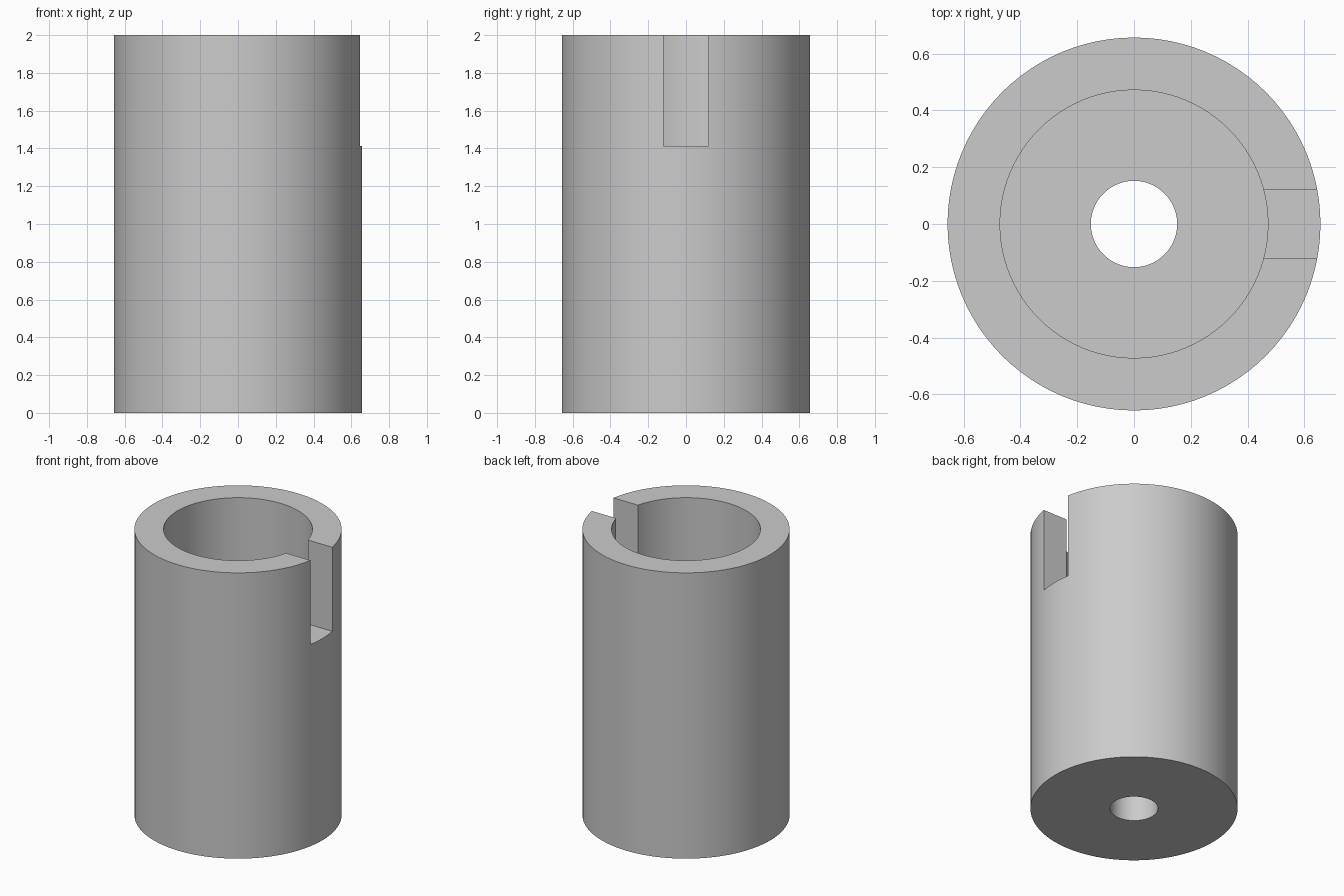
import bpy, bmesh, math
from mathutils import Matrix

if "Cube" in bpy.data.objects:
    bpy.data.objects.remove(bpy.data.objects["Cube"], do_unlink=True)

OUTER, BORE, HOLE = 0.657, 0.472, 0.152
HEIGHT, FLOOR = 2.0, 0.24
SLOT_WIDTH, SLOT_BOTTOM = 0.24, 1.412
SEGMENTS = 96


def add_object(name, bm):
    bmesh.ops.recalc_face_normals(bm, faces=bm.faces)
    mesh = bpy.data.meshes.new(name)
    bm.to_mesh(mesh)
    bm.free()
    obj = bpy.data.objects.new(name, mesh)
    bpy.context.collection.objects.link(obj)
    return obj


# Plain grey material
grey = bpy.data.materials.new("plain_grey")
grey.use_nodes = True
colour = (0.6, 0.6, 0.6, 1)
grey.diffuse_color = colour
grey.node_tree.nodes["Principled BSDF"].inputs["Base Color"].default_value = colour

# Sleeve: closed wall profile turned around z, with a bored floor
profile = [(HOLE, 0), (OUTER, 0), (OUTER, HEIGHT),
           (BORE, HEIGHT), (BORE, FLOOR), (HOLE, FLOOR)]
bm = bmesh.new()
verts = [bm.verts.new((r, 0, z)) for r, z in profile]
edges = [bm.edges.new((v, verts[(i + 1) % len(verts)])) for i, v in enumerate(verts)]
bmesh.ops.spin(bm, geom=verts + edges, cent=(0, 0, 0), axis=(0, 0, 1),
               angle=math.tau, steps=SEGMENTS, use_merge=True)
bmesh.ops.remove_doubles(bm, verts=bm.verts, dist=0.0001)
sleeve = add_object("slotted_sleeve", bm)
sleeve.data.materials.append(grey)

# Slot cutter: a box through the left wall, open at the top
bm = bmesh.new()
bmesh.ops.create_cube(bm, size=1, matrix=Matrix.Translation((0.6, 0, SLOT_BOTTOM + 0.5))
                      @ Matrix.Diagonal((0.8, SLOT_WIDTH, 1, 1)))
cutter = add_object("slot_cutter", bm)
cutter.data.materials.append(grey)
cutter.hide_render = True

# Cut the slot and keep the result
bpy.ops.object.select_all(action="DESELECT")
sleeve.select_set(True)
bpy.context.view_layer.objects.active = sleeve
cut = sleeve.modifiers.new("slot", "BOOLEAN")
cut.operation = "DIFFERENCE"
cut.solver = "EXACT"
cut.object = cutter
bpy.ops.object.modifier_apply(modifier=cut.name)
bpy.data.objects.remove(cutter, do_unlink=True)

# Smooth round walls, sharp rims
bpy.ops.object.shade_smooth_by_angle(angle=math.radians(30))
